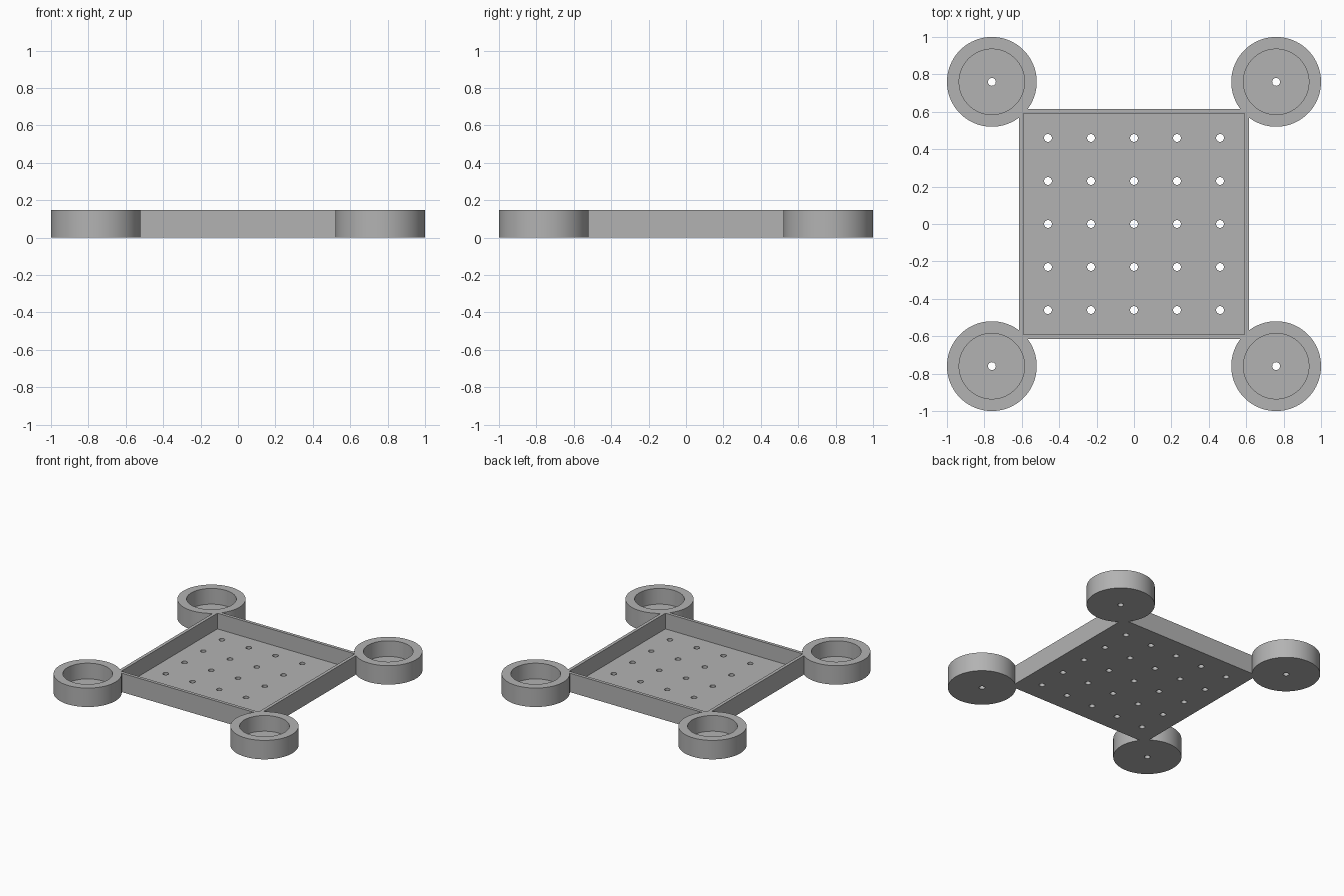
import bpy
import bmesh
from mathutils import Matrix

cube = bpy.data.objects.get("Cube")
if cube:
    bpy.data.objects.remove(cube, do_unlink=True)

HEIGHT, FLOOR = 0.147, 0.025
TRAY, WALL = 0.615, 0.025
CUP_AT, CUP_R, POCKET_R = 0.76, 0.24, 0.175
HOLE_R, PITCH = 0.021, 0.23
OVER = 0.1
CORNERS = [(x, y) for x in (-CUP_AT, CUP_AT) for y in (-CUP_AT, CUP_AT)]

grey = bpy.data.materials.new("plain grey")
grey.use_nodes = True
colour = (0.45, 0.45, 0.45, 1)
grey.diffuse_color = colour
grey.node_tree.nodes["Principled BSDF"].inputs["Base Color"].default_value = colour


def add_box(bm, half, z0, z1):
    place = Matrix.Translation((0, 0, (z0 + z1) / 2)) @ Matrix.Diagonal((2 * half, 2 * half, z1 - z0, 1))
    bmesh.ops.create_cube(bm, size=1, matrix=place)


def add_cylinders(bm, centres, radius, z0, z1, sides):
    for x, y in centres:
        bmesh.ops.create_cone(bm, cap_ends=True, segments=sides, radius1=radius, radius2=radius,
                              depth=z1 - z0, matrix=Matrix.Translation((x, y, (z0 + z1) / 2)))


def make_object(name, bm):
    mesh = bpy.data.meshes.new(name)
    bm.to_mesh(mesh)
    bm.free()
    mesh.materials.append(grey)
    obj = bpy.data.objects.new(name, mesh)
    bpy.context.collection.objects.link(obj)
    return obj


def combine(target, other, operation):
    """Apply a boolean to target and drop the helper."""
    other.hide_render = True
    mod = target.modifiers.new(operation, "BOOLEAN")
    mod.operation, mod.solver, mod.object = operation, "EXACT", other
    bpy.context.view_layer.objects.active = target
    bpy.ops.object.modifier_apply(modifier=mod.name)
    bpy.data.objects.remove(other, do_unlink=True)


# Square tray block
bm = bmesh.new()
add_box(bm, TRAY, 0, HEIGHT)
tray = make_object("tray_with_corner_cups", bm)

# Round cups fused to the four corners
bm = bmesh.new()
add_cylinders(bm, CORNERS, CUP_R, 0, HEIGHT, 96)
combine(tray, make_object("corner_cups", bm), "UNION")

# Hollow of the tray and of each cup
bm = bmesh.new()
add_box(bm, TRAY - WALL, FLOOR, HEIGHT + OVER)
add_cylinders(bm, CORNERS, POCKET_R, FLOOR, HEIGHT + OVER, 96)
combine(tray, make_object("pocket_cutters", bm), "DIFFERENCE")

# Drain holes: a grid in the tray and one in each cup
steps = [i * PITCH for i in range(-2, 3)]
bm = bmesh.new()
add_cylinders(bm, [(x, y) for x in steps for y in steps] + CORNERS, HOLE_R, -OVER, OVER, 32)
combine(tray, make_object("hole_cutters", bm), "DIFFERENCE")

# Smooth curved walls, crisp rims
tray.select_set(True)
bpy.context.view_layer.objects.active = tray
bpy.ops.object.shade_smooth_by_angle(angle=0.6)
